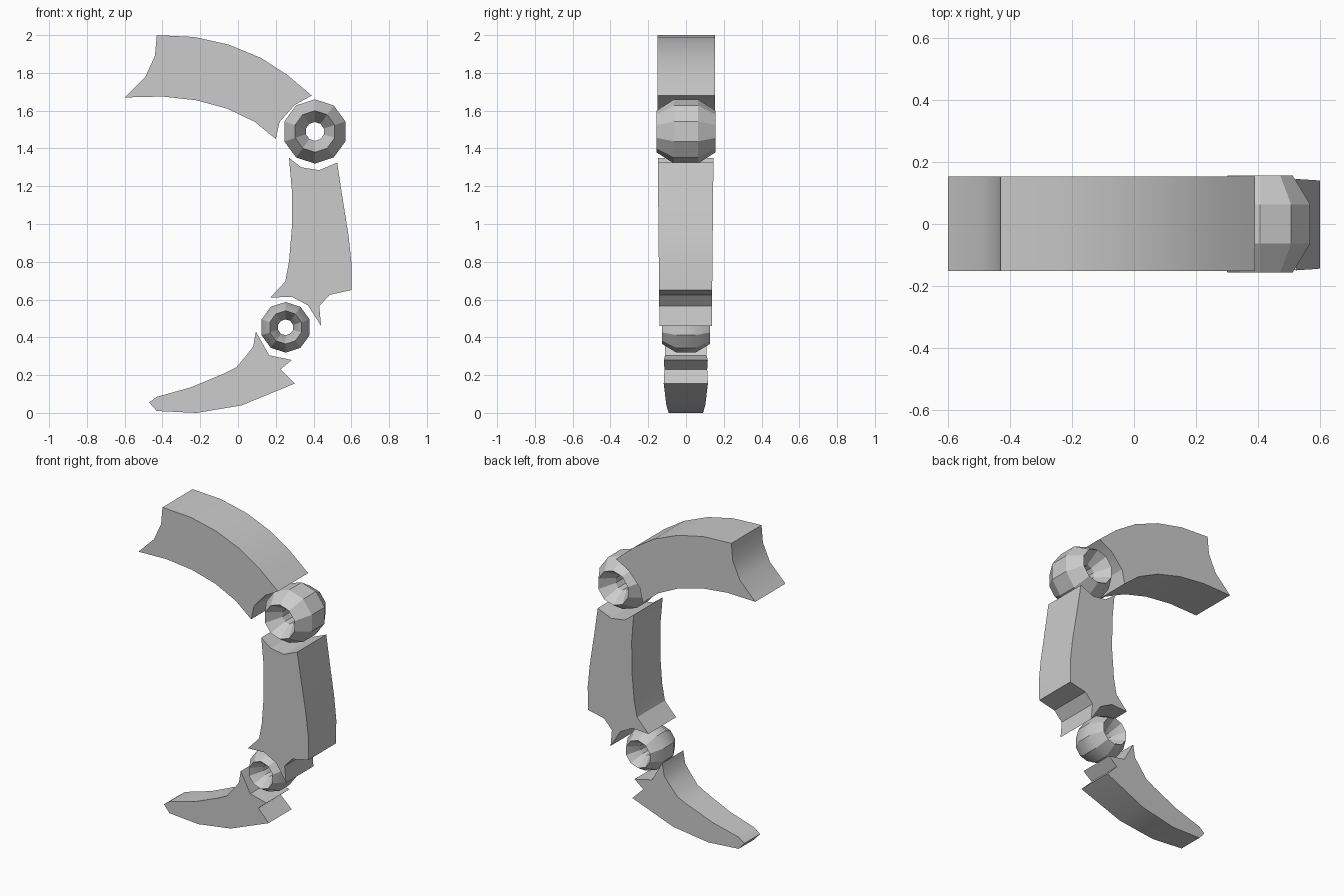
import bpy
import bmesh
from math import cos, sin, pi, radians

cube = bpy.data.objects.get("Cube")
if cube:
    bpy.data.objects.remove(cube, do_unlink=True)

grey = bpy.data.materials.new("light grey")
grey.use_nodes = True
GREY = (0.6, 0.6, 0.6, 1)
grey.diffuse_color = GREY
grey.node_tree.nodes["Principled BSDF"].inputs["Base Color"].default_value = GREY


def finish(name, bm, angle):
    bmesh.ops.recalc_face_normals(bm, faces=bm.faces)
    mesh = bpy.data.meshes.new(name)
    bm.to_mesh(mesh)
    bm.free()
    mesh.materials.append(grey)
    obj = bpy.data.objects.new(name, mesh)
    bpy.context.collection.objects.link(obj)
    bpy.ops.object.select_all(action="DESELECT")
    obj.select_set(True)
    bpy.context.view_layer.objects.active = obj
    bpy.ops.object.shade_smooth_by_angle(angle=radians(angle))


def segment(name, outline, half_depth, shift):
    """Side outline in x and z, given depth; half_depth and shift follow x, z."""
    bm = bmesh.new()
    sides = []
    for s in (-1, 1):
        verts = [bm.verts.new((x, shift + s * half_depth(x, z), z)) for x, z in outline]
        sides.append(verts)
        bm.faces.new(verts)
    front, back = sides
    for i in range(len(front)):
        j = (i + 1) % len(front)
        bm.faces.new((front[i], front[j], back[j], back[i]))
    finish(name, bm, 28)


def joint(name, x, z, ring, thick, depth, sides=10):
    """Chunky ring with a stretched six-sided cross-section, axis along y."""
    bm = bmesh.new()
    loops = []
    for i in range(sides):
        a = pi / 2 + 2 * pi * i / sides
        loop = []
        for k in range(6):
            t = pi / 6 + k * pi / 3
            r = ring + thick * cos(t) / cos(pi / 6)
            y = depth * (sin(t) if k in (1, 4) else 0.4 * (1 if sin(t) > 0 else -1))
            loop.append(bm.verts.new((x + r * cos(a), y, z + r * sin(a))))
        loops.append(loop)
    for i in range(sides):
        p, q = loops[i], loops[(i + 1) % sides]
        for k in range(6):
            m = (k + 1) % 6
            bm.faces.new((p[k], p[m], q[m], q[k]))
    finish(name, bm, 30)


# Upper arched segment with hollowed ends
segment("upper_segment", [
    (-0.43, 2.0), (-0.23, 1.99), (-0.05, 1.95), (0.12, 1.88), (0.26, 1.79),
    (0.39, 1.68), (0.3, 1.63), (0.22, 1.54), (0.2, 1.45), (0.09, 1.54),
    (-0.055, 1.61), (-0.22, 1.655), (-0.4, 1.675), (-0.6, 1.67),
    (-0.49, 1.78), (-0.44, 1.89)], lambda x, z: 0.153, 0.001)

# Middle upright segment, slightly slimmer towards the bottom
segment("middle_segment", [
    (0.27, 1.35), (0.335, 1.3), (0.43, 1.285), (0.525, 1.325), (0.55, 1.16),
    (0.585, 0.94), (0.6, 0.8), (0.6, 0.65), (0.485, 0.625), (0.43, 0.565),
    (0.44, 0.46), (0.37, 0.57), (0.285, 0.615), (0.17, 0.61), (0.25, 0.695),
    (0.27, 0.8), (0.285, 0.98), (0.285, 1.18)],
    lambda x, z: 0.134 + 0.01 * z, -0.002)

# Claw tip, tapering towards its point
segment("claw_tip", [
    (0.095, 0.43), (0.165, 0.305), (0.285, 0.28), (0.225, 0.23), (0.3, 0.155),
    (0.02, 0.04), (-0.22, 0.0), (-0.43, 0.01), (-0.47, 0.055), (-0.43, 0.085),
    (-0.25, 0.135), (-0.07, 0.21), (-0.01, 0.24), (0.045, 0.305), (0.08, 0.35)],
    lambda x, z: 0.102 + 0.05 * x, -0.001)

# Ring joints between the segments
joint("upper_joint", 0.407, 1.49, 0.11, 0.06, 0.157)
joint("lower_joint", 0.252, 0.453, 0.088, 0.046, 0.127)
